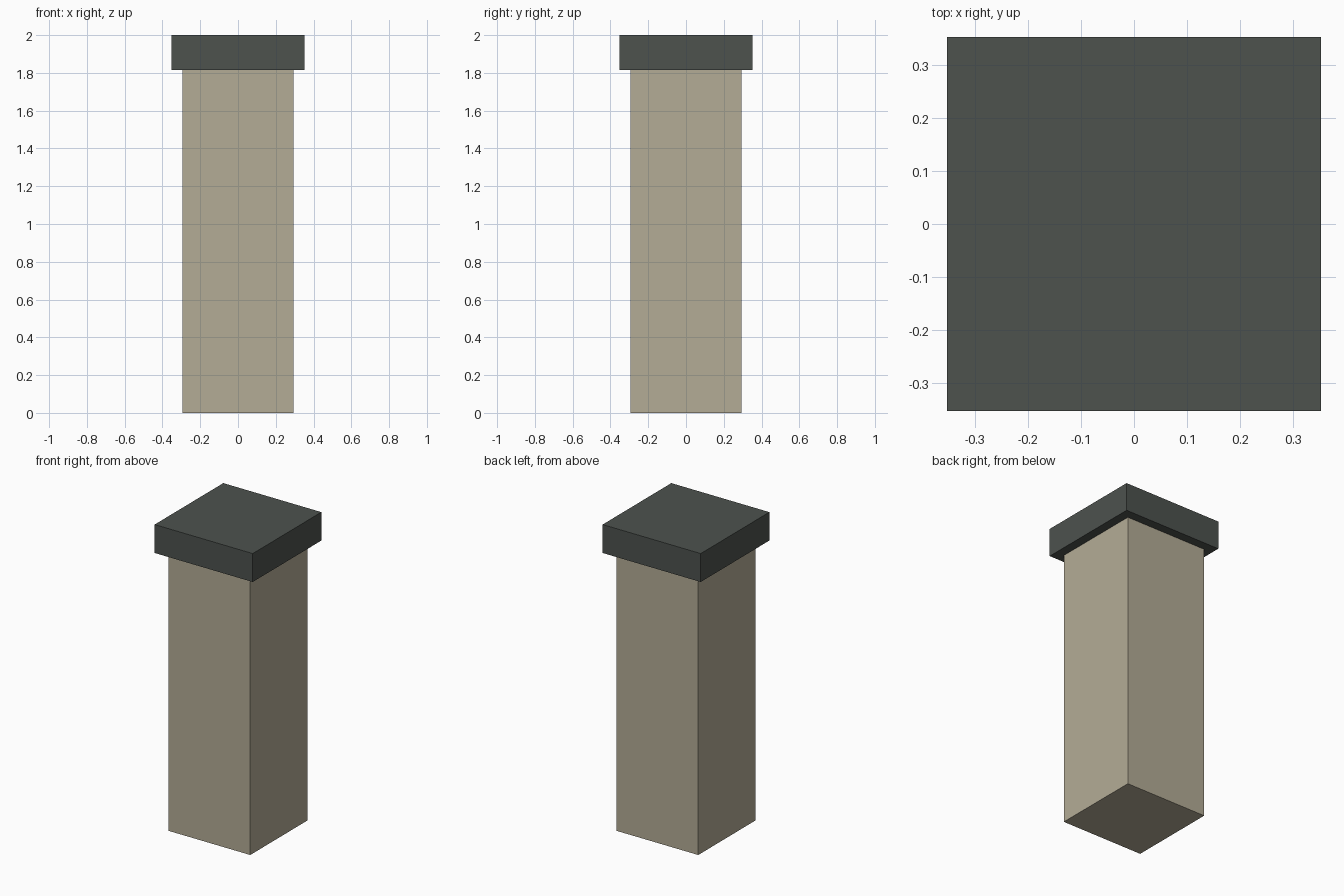
import bpy

if "Cube" in bpy.data.objects:
    bpy.data.objects.remove(bpy.data.objects["Cube"])


def material(name, color):
    mat = bpy.data.materials.new(name)
    mat.diffuse_color = (*color, 1)
    mat.use_nodes = True
    mat.node_tree.nodes["Principled BSDF"].inputs["Base Color"].default_value = mat.diffuse_color
    return mat


def block(name, width, z0, z1, mat):
    bpy.ops.mesh.primitive_cube_add(size=1, location=(0, 0, (z0 + z1) / 2))
    obj = bpy.context.object
    obj.name = name
    obj.scale = (width, width, z1 - z0)
    bpy.ops.object.transform_apply(location=False, rotation=False, scale=True)
    obj.data.materials.append(mat)
    return obj


stone = material("pale_stone", (0.456, 0.413, 0.305))
slate = material("dark_slate", (0.074, 0.084, 0.076))

# Square pillar shaft
block("pillar_shaft", 0.588, 0, 1.815, stone)
# Overhanging cap slab
block("pillar_cap", 0.706, 1.815, 2, slate)
